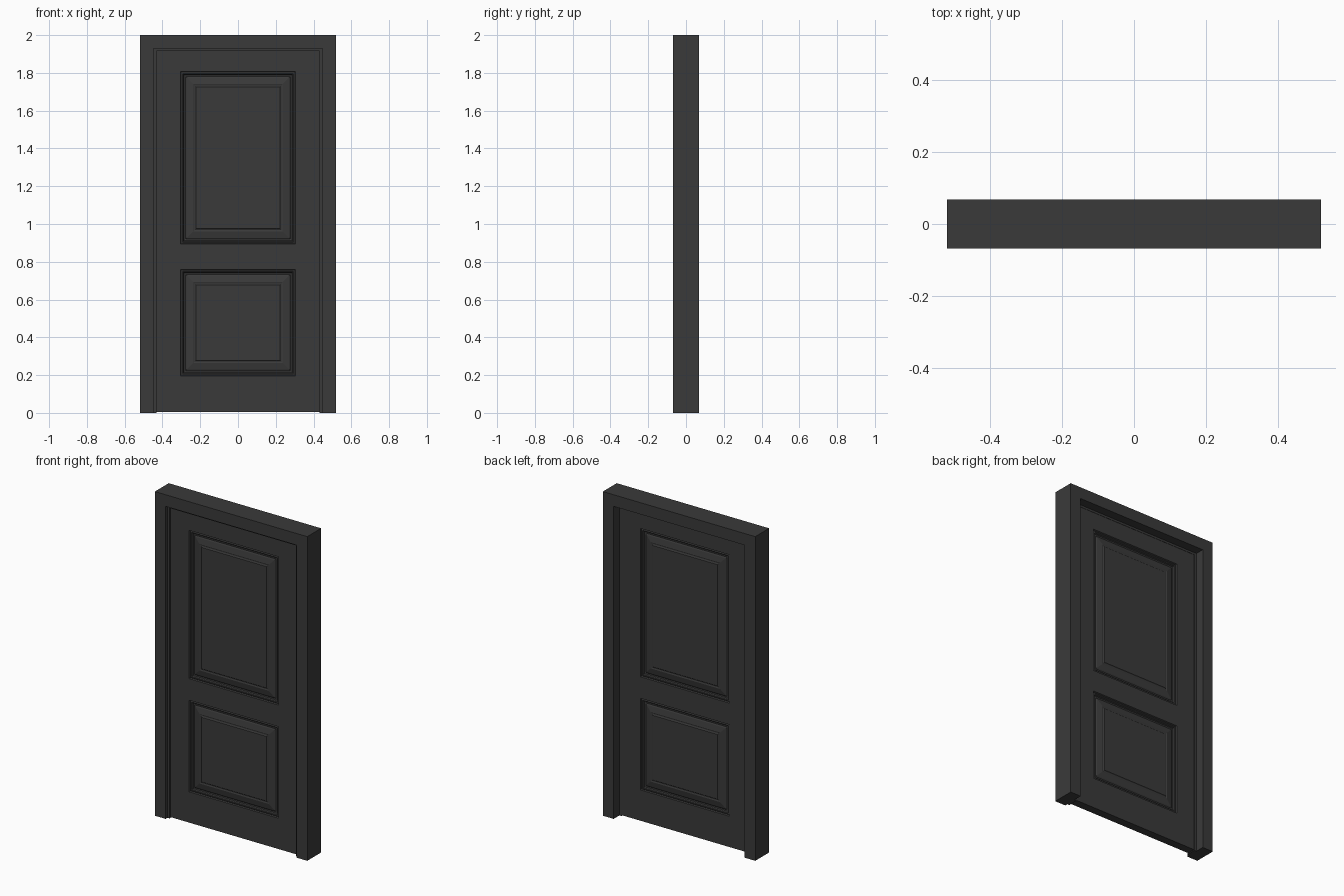
import bpy, bmesh

if "Cube" in bpy.data.objects:
    bpy.data.objects.remove(bpy.data.objects["Cube"])

# shared dark paint
paint = bpy.data.materials.new("dark_paint")
paint.diffuse_color = (0.042, 0.042, 0.042, 1)
paint.use_nodes = True
paint.node_tree.nodes["Principled BSDF"].inputs["Base Color"].default_value = paint.diffuse_color


def finish(name, bm):
    bmesh.ops.recalc_face_normals(bm, faces=bm.faces)
    mesh = bpy.data.meshes.new(name)
    bm.to_mesh(mesh)
    bm.free()
    mesh.materials.append(paint)
    obj = bpy.data.objects.new(name, mesh)
    bpy.context.collection.objects.link(obj)
    return obj


def box(name, x0, x1, y0, y1, z0, z1):
    bm = bmesh.new()
    bmesh.ops.create_cube(bm, size=1)
    for v in bm.verts:
        v.co = (x1 if v.co.x > 0 else x0, y1 if v.co.y > 0 else y0, z1 if v.co.z > 0 else z0)
    return finish(name, bm)


def arch(name, outer_x, outer_z, inner_x, inner_z, y0, y1):
    """Three-sided surround, open at the floor, extruded along y."""
    half = [(outer_x, 0), (outer_x, outer_z), (inner_x, inner_z), (inner_x, 0)]
    outline = [(-half[0][0], 0), (-outer_x, outer_z), (outer_x, outer_z), (outer_x, 0),
               (inner_x, 0), (inner_x, inner_z), (-inner_x, inner_z), (-inner_x, 0)]
    bm = bmesh.new()
    face = bm.faces.new([bm.verts.new((x, y0, z)) for x, z in outline])
    ext = bmesh.ops.extrude_face_region(bm, geom=[face])
    moved = [g for g in ext["geom"] if isinstance(g, bmesh.types.BMVert)]
    bmesh.ops.translate(bm, verts=moved, vec=(0, y1 - y0, 0))
    return finish(name, bm)


# door slab depth and sizes
Y_MID, HALF = -0.0155, 0.0255
YF, YB = Y_MID - HALF, Y_MID + HALF
DOOR_X, OPEN_X = 0.432, 0.305
DOOR_BOTTOM, DOOR_TOP = 0.005, 1.915

# moulding section: (distance in from the opening, depth below the door face)
SECTION = [(0.0, 0.0), (0.004, 0.007), (0.010, 0.005), (0.015, 0.007), (0.019, 0.014),
           (0.027, 0.015), (0.034, 0.011), (0.068, 0.004), (0.074, 0.006),
           (0.079, 0.005), (0.083, 0.001)]


def panel(name, z0, z1):
    """Raised panel with the same moulding on both faces."""
    bm = bmesh.new()
    for side in (-1, 1):
        loops = []
        for inset, depth in SECTION:
            x, y = OPEN_X - inset, Y_MID + side * (HALF - depth)
            loops.append([bm.verts.new(c) for c in (
                (-x, y, z0 + inset), (x, y, z0 + inset),
                (x, y, z1 - inset), (-x, y, z1 - inset))])
        for a, b in zip(loops, loops[1:]):
            for i in range(4):
                j = (i + 1) % 4
                bm.faces.new((a[i], a[j], b[j], b[i]))
        bm.faces.new(loops[-1])
        if side == -1:
            front = loops[0]
        else:
            for i in range(4):
                j = (i + 1) % 4
                bm.faces.new((front[i], front[j], loops[0][j], loops[0][i]))
    return finish(name, bm)


# frame and the door stop lining it
arch("door_frame", 0.52, 2.0, 0.447, 1.928, -0.0675, 0.0675)
arch("door_stop", 0.447, 1.928, DOOR_X, DOOR_TOP, -0.05, 0.012)

# stiles
for side, label in ((-1, "left"), (1, "right")):
    xs = sorted((side * OPEN_X, side * DOOR_X))
    box(label + "_stile", xs[0], xs[1], YF, YB, DOOR_BOTTOM, DOOR_TOP)

# rails
for label, z0, z1 in (("bottom_rail", DOOR_BOTTOM, 0.195),
                      ("lock_rail", 0.76, 0.893),
                      ("top_rail", 1.808, DOOR_TOP)):
    box(label, -OPEN_X, OPEN_X, YF, YB, z0, z1)

# raised panels
panel("lower_panel", 0.195, 0.76)
panel("upper_panel", 0.893, 1.808)
